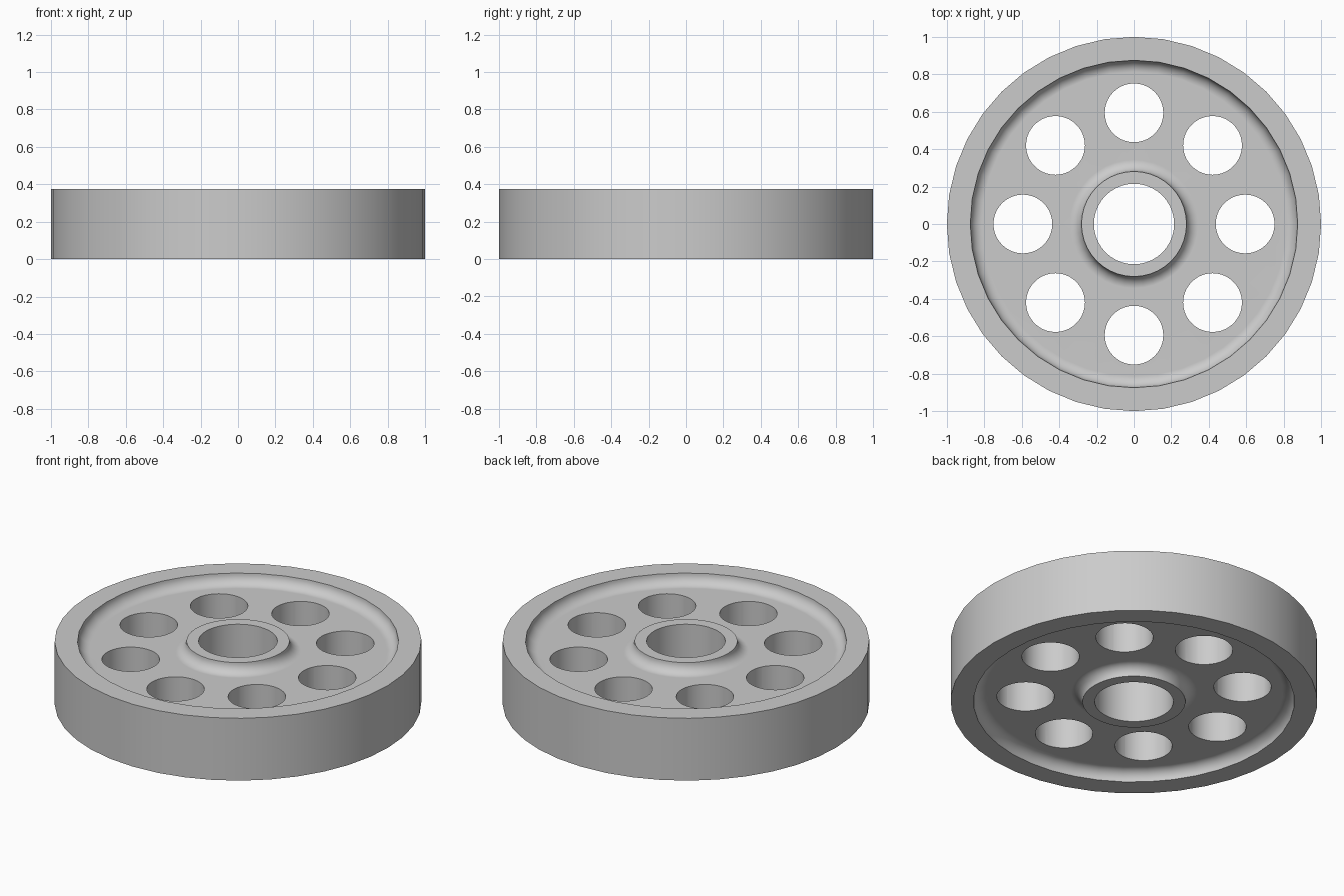
import bpy, bmesh
from math import pi, sin, cos, radians
from mathutils import Matrix, Vector

cube = bpy.data.objects.get("Cube")
if cube:
    bpy.data.objects.remove(cube, do_unlink=True)

HEIGHT = 0.375
RIM_OUT, RIM_IN = 1.0, 0.875
HUB_OUT, HUB_BORE = 0.281, 0.215
FILLET = 0.0625            # recess depth equals the fillet radius
HOLE_R, HOLE_RING, HOLES = 0.157, 0.594, 8
SEGMENTS, FILLET_STEPS = 40, 8

grey = bpy.data.materials.new("light grey")
grey.use_nodes = True
colour = (0.6, 0.6, 0.6, 1)
grey.diffuse_color = colour
grey.node_tree.nodes["Principled BSDF"].inputs["Base Color"].default_value = colour


def make_object(name, bm):
    mesh = bpy.data.meshes.new(name)
    bm.to_mesh(mesh)
    bm.free()
    obj = bpy.data.objects.new(name, mesh)
    bpy.context.collection.objects.link(obj)
    mesh.materials.append(grey)
    return obj


# Upper half of the cross-section: bore, hub, concave fillets, web, rim
half = HEIGHT / 2
steps = [i / FILLET_STEPS * pi / 2 for i in range(FILLET_STEPS + 1)]
upper = [(HUB_BORE, half)]
upper += [(HUB_OUT + FILLET * (1 - cos(a)), half - FILLET * sin(a)) for a in steps]
upper += [(RIM_IN - FILLET * (1 - cos(a)), half - FILLET * sin(a)) for a in reversed(steps)]
upper.append((RIM_OUT, half))
profile = upper + [(r, -z) for r, z in reversed(upper)]

# Wheel body turned from the mirrored cross-section
bm = bmesh.new()
rings = []
for s in range(SEGMENTS):
    a = 2 * pi * s / SEGMENTS
    rings.append([bm.verts.new((r * cos(a), r * sin(a), z + half)) for r, z in profile])
for s, ring in enumerate(rings):
    following = rings[(s + 1) % SEGMENTS]
    for i in range(len(profile)):
        j = (i + 1) % len(profile)
        bm.faces.new((ring[i], ring[j], following[j], following[i]))
bmesh.ops.recalc_face_normals(bm, faces=bm.faces)
wheel = make_object("wheel", bm)

# Ring of round cutters for the web holes
bm = bmesh.new()
for k in range(HOLES):
    a = 2 * pi * k / HOLES
    place = Matrix.Translation(Vector((HOLE_RING * cos(a), HOLE_RING * sin(a), half)))
    bmesh.ops.create_cone(bm, cap_ends=True, segments=SEGMENTS, radius1=HOLE_R,
                          radius2=HOLE_R, depth=2 * HEIGHT, matrix=place)
cutter = make_object("hole_cutter", bm)
cutter.hide_render = True

bpy.ops.object.select_all(action="DESELECT")
wheel.select_set(True)
bpy.context.view_layer.objects.active = wheel
cut = wheel.modifiers.new("web holes", "BOOLEAN")
cut.operation, cut.solver, cut.object = "DIFFERENCE", "EXACT", cutter
bpy.ops.object.modifier_apply(modifier=cut.name)
bpy.data.objects.remove(cutter, do_unlink=True)

# Smooth walls and fillets, crisp rims and flat web
bpy.ops.object.shade_smooth_by_angle(angle=radians(30))
normals = wheel.modifiers.new("flat web shading", "WEIGHTED_NORMAL")
normals.keep_sharp = True
